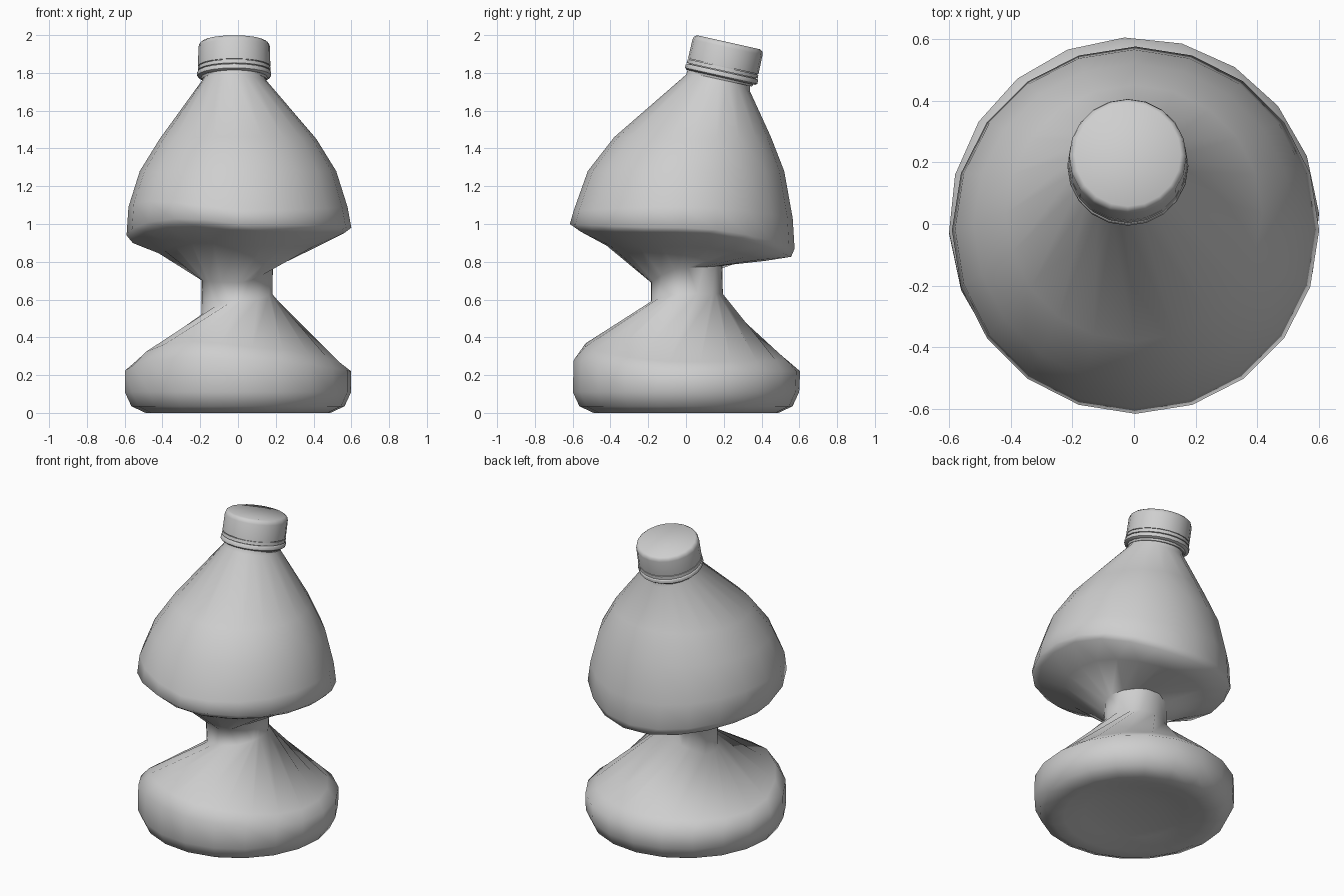
import bpy
import bmesh
from math import sin, cos, pi, radians
from mathutils import Matrix

SIDES = 20
PLEATS = 5

default_cube = bpy.data.objects.get("Cube")
if default_cube:
    bpy.data.objects.remove(default_cube, do_unlink=True)

# One plain grey for the whole bottle
grey = bpy.data.materials.new("plain_grey")
grey.use_nodes = True
grey.diffuse_color = (0.62, 0.62, 0.62, 1)
grey.node_tree.nodes["Principled BSDF"].inputs["Base Color"].default_value = grey.diffuse_color


def make_object(name, bm, angle):
    bmesh.ops.recalc_face_normals(bm, faces=bm.faces)
    mesh = bpy.data.meshes.new(name)
    bm.to_mesh(mesh)
    bm.free()
    mesh.materials.append(grey)
    obj = bpy.data.objects.new(name, mesh)
    bpy.context.collection.objects.link(obj)
    bpy.ops.object.select_all(action="DESELECT")
    obj.select_set(True)
    bpy.context.view_layer.objects.active = obj
    bpy.ops.object.shade_smooth_by_angle(angle=radians(angle))
    return obj


def skin(bm, rings):
    """Join neighbouring rings, splitting each quad along its outward ridge."""
    for upper, lower in zip(rings, rings[1:]):
        count = len(upper)
        for i in range(count):
            j = (i + 1) % count
            bm.faces.new((upper[i], lower[i], lower[j]))
            bm.faces.new((upper[i], lower[j], upper[j]))


def crushed_ring(bm, cx, cy, radius, front, back, left, right, twist=0, bunch=0, hump=0):
    """Ring whose height differs by direction; bunch gathers pleats, hump lifts the front -x corner."""
    ring = []
    for i in range(SIDES):
        a = 2 * pi * i / SIDES
        a += bunch * sin(PLEATS * a) / PLEATS + radians(twist)
        c, s = cos(a), sin(a)
        z = c * c * (right if c > 0 else left) + s * s * (back if s > 0 else front)
        z += 2 * hump * max(0, -c) * max(0, -s)
        ring.append(bm.verts.new((cx + radius * c, cy + radius * s, z)))
    return ring


def level_ring(bm, radius, z, twist):
    return crushed_ring(bm, 0, 0, radius, z, z, z, z, twist)


# Bottle body: leaning shoulder, drooping bowl, wrung waist, flared base
body = bmesh.new()
rings = [
    crushed_ring(body, -.02, .175, .165, 1.82, 1.73, 1.78, 1.78),
    crushed_ring(body, -.02, .17, .17, 1.79, 1.7, 1.76, 1.76),
    crushed_ring(body, 0, .035, .415, 1.46, 1.46, 1.45, 1.45),
    level_ring(body, .52, 1.28, 0),
    crushed_ring(body, 0, -.015, .58, 1.07, 1.03, 1.09, 1.09, 0, 0, .04),
    crushed_ring(body, .005, -.02, .595, 1, .87, .94, .98, 0, 0, .05),
    crushed_ring(body, .005, -.005, .565, .96, .825, .9, .955, -6, 0, .05),
    crushed_ring(body, 0, 0, .42, .885, .805, .845, .88, -18, 0, .03),
    crushed_ring(body, -.005, .005, .19, .69, .78, .7, .77, -45, .6),
    crushed_ring(body, -.005, .005, .19, .59, .63, .52, .63, -55, .85),
    crushed_ring(body, 0, 0, .54, .35, .28, .26, .27, -100, 0, .06),
    crushed_ring(body, 0, .005, .6, .28, .22, .22, .22, -105, 0, .03),
    level_ring(body, .6, .11, -105),
    level_ring(body, .565, .035, -105),
    level_ring(body, .49, 0, -105),
    level_ring(body, .42, .005, -105),
    level_ring(body, .3, .03, -105),
    level_ring(body, .15, .05, -105),
]
skin(body, rings)
body.faces.new(rings[-1])
make_object("bottle_body", body, 70)


# Turned closure pieces sharing the tilted axis of the neck
tilt = Matrix.Translation((-.02, .225, 1.96)) @ Matrix.Rotation(radians(-12.5), 4, "X")


def turned(name, profile):
    bm = bmesh.new()
    rings = []
    for radius, z in profile:
        angles = [2 * pi * i / SIDES for i in range(SIDES)]
        rings.append([bm.verts.new((radius * cos(a), radius * sin(a), z)) for a in angles])
    skin(bm, rings)
    bm.faces.new(rings[0])
    bm.faces.new(rings[-1])
    obj = make_object(name, bm, 50)
    obj.matrix_world = tilt
    return obj


turned("screw_cap", [(.172, .002), (.185, -.008), (.19, -.025), (.191, -.128)])
turned("neck", [(.184, -.12), (.182, -.17), (.172, -.2)])
turned("seal_band", [(.191, -.132), (.193, -.152)])
turned("neck_collar", [(.192, -.156), (.196, -.16), (.196, -.18), (.185, -.188)])
